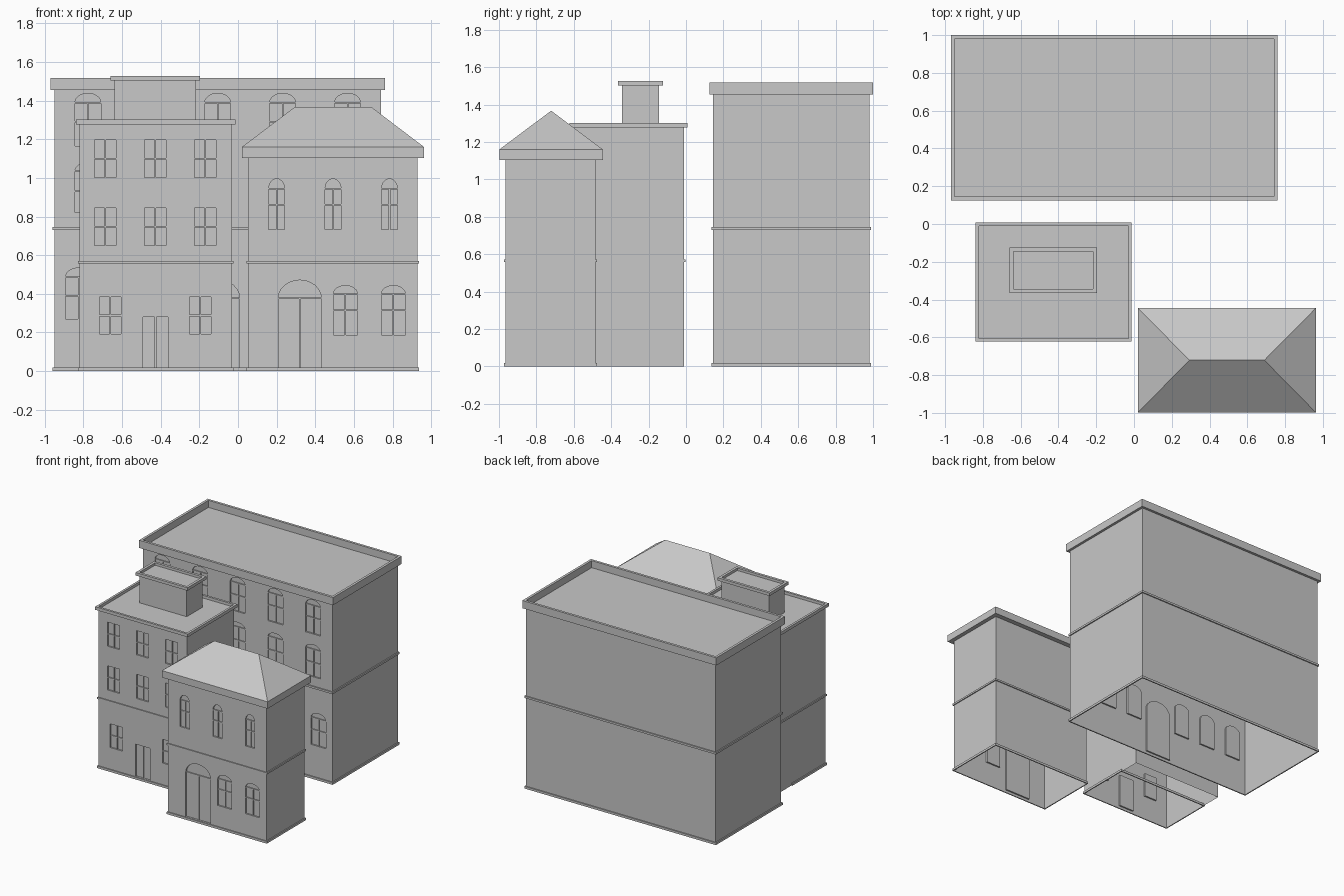
import bpy, bmesh, math

if "Cube" in bpy.data.objects:
    bpy.data.objects.remove(bpy.data.objects["Cube"])

stone = bpy.data.materials.new("stone_grey")
stone.diffuse_color = (0.58, 0.58, 0.58, 1)
stone.use_nodes = True
stone.node_tree.nodes["Principled BSDF"].inputs["Base Color"].default_value = stone.diffuse_color


def finish(name, bm):
    bmesh.ops.recalc_face_normals(bm, faces=bm.faces)
    me = bpy.data.meshes.new(name)
    bm.to_mesh(me)
    bm.free()
    me.materials.append(stone)
    ob = bpy.data.objects.new(name, me)
    bpy.context.collection.objects.link(ob)
    return ob


def add_box(bm, x0, x1, y0, y1, z0, z1):
    v = [bm.verts.new((x, y, z)) for z in (z0, z1)
         for x, y in ((x0, y0), (x1, y0), (x1, y1), (x0, y1))]
    for f in ((3, 2, 1, 0), (4, 5, 6, 7), (0, 1, 5, 4),
              (1, 2, 6, 5), (2, 3, 7, 6), (3, 0, 4, 7)):
        bm.faces.new([v[i] for i in f])


def ring(name, plan, grow, z0, z1):
    """Rectangular band running round a wall plan."""
    x0, x1, y0, y1 = plan
    bm = bmesh.new()
    loops = []
    for g, z in ((grow, z0), (grow, z1), (0, z1), (0, z0)):
        loops.append([bm.verts.new(p) for p in (
            (x0 - g, y0 - g, z), (x1 + g, y0 - g, z),
            (x1 + g, y1 + g, z), (x0 - g, y1 + g, z))])
    for a in range(4):
        for i in range(4):
            p, q = loops[a], loops[(a + 1) % 4]
            bm.faces.new((p[i], p[(i + 1) % 4], q[(i + 1) % 4], q[i]))
    return finish(name, bm)


def opening(cx, hw, z0, spring, rise=0.0, rail=None):
    return dict(cx=cx, hw=hw, z0=z0, spring=spring, rise=rise, rail=rail)


def outline(o):
    """Rectangle, optionally topped by a half-ellipse arch."""
    pts = [(o["cx"] - o["hw"], o["z0"]), (o["cx"] + o["hw"], o["z0"])]
    if not o["rise"]:
        return pts + [(o["cx"] + o["hw"], o["spring"]), (o["cx"] - o["hw"], o["spring"])]
    n = 12
    return pts + [(o["cx"] + o["hw"] * math.cos(math.pi * i / n),
                   o["spring"] + o["rise"] * math.sin(math.pi * i / n)) for i in range(n + 1)]


def building(name, plan, height, openings, depth=0.012):
    """Hollow-bottomed walls with recessed openings and window bars."""
    x0, x1, y0, y1 = plan
    bm = bmesh.new()
    add_box(bm, x0, x1, y0, y1, 0, height)
    walls = finish(name + "_walls", bm)

    # recess cutter
    bm = bmesh.new()
    for o in openings:
        pts = outline(o)
        a = [bm.verts.new((x, y0 - 0.05, z)) for x, z in pts]
        b = [bm.verts.new((x, y0 + depth, z)) for x, z in pts]
        bm.faces.new(a)
        bm.faces.new(b[::-1])
        for i in range(len(a)):
            j = (i + 1) % len(a)
            bm.faces.new((a[j], a[i], b[i], b[j]))
    cutter = finish(name + "_cutter", bm)
    cutter.hide_render = True
    mod = walls.modifiers.new("recesses", "BOOLEAN")
    mod.operation = "DIFFERENCE"
    mod.solver = "EXACT"
    mod.object = cutter
    dg = bpy.context.evaluated_depsgraph_get()
    me = bpy.data.meshes.new_from_object(walls.evaluated_get(dg))
    walls.modifiers.clear()
    walls.data = me
    bpy.data.objects.remove(cutter)

    # open underside
    bm = bmesh.new()
    bm.from_mesh(me)
    low = [f for f in bm.faces if all(v.co.z < 1e-4 for v in f.verts)]
    bmesh.ops.delete(bm, geom=low, context="FACES")
    bm.to_mesh(me)
    bm.free()

    # glazing bars and door leaves
    bm = bmesh.new()
    t = 0.004
    ya, yb = y0 + 0.004, y0 + depth
    for o in openings:
        cx, hw = o["cx"], o["hw"]
        add_box(bm, cx - t, cx + t, ya, yb, o["z0"], o["spring"])
        if o["rise"]:
            add_box(bm, cx - hw, cx + hw, ya, yb, o["spring"] - t, o["spring"] + t)
        if o["rail"]:
            add_box(bm, cx - hw, cx + hw, ya, yb, o["rail"] - t, o["rail"] + t)
    finish(name + "_window_bars", bm)


# Back block: two arched rows above, arched entrance with windows below
back = (-0.95, 0.74, 0.145, 0.98)
mid = -0.105
ops = [opening(mid, 0.113, 0.02, 0.378, 0.096)]
for i in range(-2, 3):
    cx = mid + 0.336 * i
    ops.append(opening(cx, 0.067, 1.165, 1.389, 0.049, 1.29))
    ops.append(opening(cx, 0.067, 0.82, 1.036, 0.042, 0.93))
for s in (-1, 1):
    for d in (0.23, 0.475, 0.72):
        ops.append(opening(mid + s * d, 0.067, 0.27, 0.487, 0.047, 0.39))
building("back_block", back, 1.46, ops)
ring("back_block_cornice", back, 0.02, 1.455, 1.517)
ring("back_block_band", back, 0.009, 0.73, 0.746)
ring("back_block_plinth", back, 0.009, 0, 0.018)

# Left block: square windows, door, parapet and rooftop hut
left = (-0.82, -0.03, -0.605, -0.01)
ops = [opening(-0.427, 0.064, 0.02, 0.28)]
for cx in (-0.687, -0.428, -0.17):
    ops.append(opening(cx, 0.055, 1.003, 1.197, 0, 1.1))
    ops.append(opening(cx, 0.055, 0.65, 0.845, 0, 0.748))
for cx in (-0.661, -0.196):
    ops.append(opening(cx, 0.055, 0.192, 0.383, 0, 0.288))
building("left_block", left, 1.28, ops)
ring("left_block_cornice", left, 0.018, 1.277, 1.302)
ring("left_block_band", left, 0.008, 0.557, 0.571)
ring("left_block_plinth", (-0.82, -0.03, -0.605, -0.18), 0.008, 0, 0.018)

hut = (-0.638, -0.217, -0.343, -0.145)
bm = bmesh.new()
add_box(bm, *hut, 1.279, 1.507)
finish("rooftop_hut", bm)
ring("rooftop_hut_cornice", hut, 0.021, 1.503, 1.527)

# Right block: small arched windows, arched entrance and hipped roof
right = (0.053, 0.93, -0.965, -0.483)
ops = [opening(0.32, 0.111, 0.02, 0.378, 0.093)]
for cx in (0.2, 0.492, 0.784):
    ops.append(opening(cx, 0.041, 0.733, 0.945, 0.05, 0.86))
for cx in (0.556, 0.804):
    ops.append(opening(cx, 0.062, 0.187, 0.399, 0.044, 0.315))
building("right_block", right, 1.11, ops)
ring("right_block_band", right, 0.008, 0.557, 0.571)
ring("right_block_plinth", right, 0.008, 0, 0.018)

bm = bmesh.new()
add_box(bm, 0.02, 0.963, -0.998, -0.445, 1.104, 1.16)
finish("right_block_eaves", bm)

bm = bmesh.new()
e = [bm.verts.new(p) for p in ((0.02, -0.998, 1.16), (0.963, -0.998, 1.16),
                               (0.963, -0.445, 1.16), (0.02, -0.445, 1.16))]
r = [bm.verts.new((x, -0.721, 1.367)) for x in (0.294, 0.69)]
for f in ((e[0], e[1], r[1], r[0]), (e[1], e[2], r[1]),
          (e[2], e[3], r[0], r[1]), (e[3], e[0], r[0])):
    bm.faces.new(f)
finish("hipped_roof", bm)
